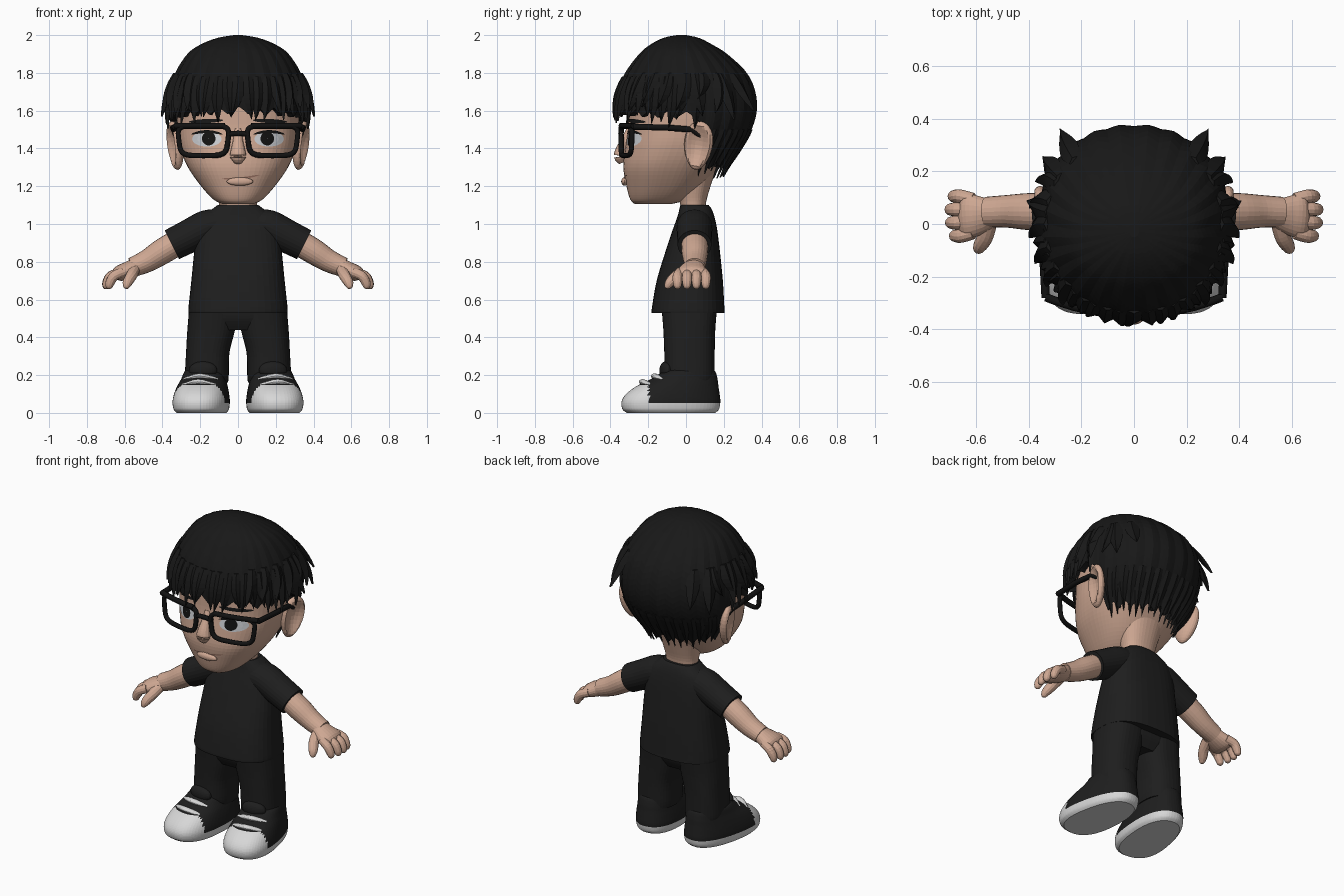
import bpy, bmesh, math, random
from mathutils import Vector, Matrix
from mathutils.bvhtree import BVHTree

random.seed(4)
if "Cube" in bpy.data.objects:
    bpy.data.objects.remove(bpy.data.objects["Cube"])


def material(name, *rgb):
    m = bpy.data.materials.new(name)
    m.use_nodes = True
    m.diffuse_color = (*rgb, 1)
    bsdf = m.node_tree.nodes["Principled BSDF"]
    bsdf.inputs["Base Color"].default_value = (*rgb, 1)
    bsdf.inputs["Roughness"].default_value = 0.8
    return m


SKIN = material("skin", 0.62, 0.39, 0.29)
LIP = material("lip line", 0.36, 0.19, 0.14)
HAIR = material("hair black", 0.009, 0.009, 0.009)
CLOTH = material("cloth black", 0.013, 0.013, 0.013)
FRAME = material("frame black", 0.006, 0.006, 0.006)
WHITE = material("shoe white", 0.68, 0.68, 0.68)
EYE = material("eye white", 0.6, 0.62, 0.65)


# ---- helpers ----
def at(rows, u):
    """Smooth interpolation of table rows at fractional index u."""
    last = len(rows) - 1
    i = min(int(u), last - 1)
    t = u - i
    p = [rows[max(0, min(last, i + k))] for k in (-1, 0, 1, 2)]
    return [b + t / 2 * (c - a + t * (2 * a - 5 * b + 4 * c - d + t * (3 * (b - c) + d - a)))
            for a, b, c, d in zip(*p)]


def smooth(rows, sub=5):
    return [at(rows, k / sub) for k in range((len(rows) - 1) * sub + 1)]


def make(name, rows, mats, caps=(True, True), recalc=True):
    """Skin a stack of closed rings."""
    bm = bmesh.new()
    grid = [[bm.verts.new(p) for p in row] for row in rows]
    n = len(grid[0])
    for a, b in zip(grid, grid[1:]):
        for j in range(n):
            k = (j + 1) % n
            bm.faces.new((a[j], b[j], b[k], a[k]))
    for use, row in zip(caps, (grid[0], grid[-1])):
        if use:
            bm.faces.new(row)
    if recalc:
        bmesh.ops.recalc_face_normals(bm, faces=bm.faces)
    me = bpy.data.meshes.new(name)
    bm.to_mesh(me)
    bm.free()
    for m in mats:
        me.materials.append(m)
    ob = bpy.data.objects.new(name, me)
    bpy.context.collection.objects.link(ob)
    return ob


def oval(row, ang, n):
    z, cx, rx, yf, yb = row
    c, s = math.cos(ang), math.sin(ang)
    x = math.copysign(abs(c) ** (2 / n), c)
    y = math.copysign(abs(s) ** (2 / n), s)
    return Vector((cx + rx * x, (yf + yb) / 2 + (yb - yf) / 2 * y, z))


def loft(name, rows, mat, n=2.3, seg=40):
    """Stack of ovals; each row is z, centre x, half width, front y, back y."""
    return make(name, [[oval(r, j * math.tau / seg, n) for j in range(seg)]
                       for r in smooth(rows)], [mat])


def limb(name, pts, mat, seg=16):
    """Tube; each point is x, y, z, sideways radius, upright radius."""
    rows = smooth(pts, 4)
    rings = []
    for i, r in enumerate(rows):
        d = Vector(rows[min(i + 1, len(rows) - 1)][:3]) - Vector(rows[max(i - 1, 0)][:3])
        q = d.to_track_quat('Z', 'Y')
        rings.append([Vector(r[:3]) + q @ Vector((max(r[3], .002) * math.cos(a), max(r[4], .002) * math.sin(a), 0))
                      for a in (j * math.tau / seg for j in range(seg))])
    return make(name, rings, [mat])


def ball(name, centre, size, mat, turn=0):
    rows = [[Vector((math.sin(a) * math.cos(b) * size[0], math.sin(a) * math.sin(b) * size[1], math.cos(a) * size[2]))
             for b in (j * math.tau / 24 for j in range(24))]
            for a in (math.pi * (i + .1) / 16.2 for i in range(17))]
    ob = make(name, rows, [mat])
    ob.data.transform(Matrix.Translation(centre) @ Matrix.Rotation(turn, 4, 'Z'))
    return ob


# ---- head ----
head = loft("head", [(1.105, 0, .08, -.27, -.08), (1.13, 0, .13, -.295, 0), (1.2, 0, .195, -.315, .09),
                     (1.3, 0, .265, -.332, .17), (1.4, 0, .305, -.322, .24), (1.5, 0, .32, -.308, .28),
                     (1.65, 0, .32, -.3, .31), (1.8, 0, .27, -.26, .26), (1.92, 0, .12, -.13, .12)], SKIN, 2.35, 64)
loft("neck", [(1.02, 0, .11, -.03, .12), (1.1, 0, .1, -.03, .105), (1.2, 0, .12, -.06, .13),
              (1.32, 0, .15, -.08, .17)], SKIN)
limb("nose", [(0, -.295, 1.5, .02, .02), (0, -.315, 1.45, .025, .025), (0, -.338, 1.39, .038, .035),
              (0, -.345, 1.355, .042, .036), (0, -.335, 1.325, .02, .02)], SKIN)
ball("lower_lip", (.01, -.325, 1.225), (.07, .018, .022), SKIN)
tree = BVHTree.FromPolygons([v.co for v in head.data.vertices], [p.vertices for p in head.data.polygons])


def decal(name, cx, cz, rx, rz, lift, mat, tilt=0, bend=0):
    """Thin plate laid on the face."""
    rows = []
    for f in (1, .66, .33, .02):
        row = []
        for j in range(28):
            a = j * math.tau / 28
            dx, dz = f * rx * math.cos(a), f * rz * math.sin(a)
            dz += dx * tilt + bend * (1 - (dx / rx) ** 2)
            hit = tree.ray_cast(Vector((cx + dx, -1, cz + dz)), Vector((0, 1, 0)))[0]
            row.append(hit - Vector((0, lift, 0)))
        rows.append(row)
    make(name, [r[::-1] for r in rows[::-1]], [mat], (False, False), False).data.flip_normals()
    return


decal("mouth", .015, 1.25, .1, .006, .004, LIP, .1, -.008)
for s, side in ((1, "left"), (-1, "right")):
    decal(side + "_eye", .165 * s, 1.45, .078, .04, .003, EYE)
    decal(side + "_iris", .155 * s, 1.452, .036, .036, .006, FRAME)
    decal(side + "_eyelid", .165 * s, 1.475, .082, .008, .008, FRAME, 0, .014)
    decal(side + "_eyebrow", .17 * s, 1.545, .09, .011, .004, HAIR, -.05 * s)
    # ear with a hollow outer side
    ear = ball(side + "_ear", (0, 0, 0), (.04, .078, .13), SKIN)
    for v in ear.data.vertices:
        r = math.hypot(v.co.y / .078, v.co.z / .13)
        if v.co.x * s > 0 and r < .85:
            v.co.x -= s * .05 * (1 - (r / .85) ** 2)
        v.co.y *= 1 + v.co.z * 1.2
    ear.data.transform(Matrix.Translation((.335 * s, .065, 1.415)) @ Matrix.Rotation(.3 * -s, 4, 'Z')
                       @ Matrix.Rotation(.1 * s, 4, 'Y') @ Matrix.Rotation(-.15, 4, 'X'))

# ---- hair: cap with a jagged hem, plus pointed locks ----
CAP = [(2.0, 0, .02, -.05, 0), (1.985, 0, .11, -.12, .07), (1.95, 0, .2, -.19, .14), (1.9, 0, .27, -.25, .22),
       (1.8, 0, .335, -.325, .325), (1.7, 0, .362, -.362, .37), (1.6, 0, .37, -.372, .378), (1.5, 0, .36, -.365, .35),
       (1.4, 0, .325, -.35, .29), (1.3, 0, .27, -.33, .23), (1.2, 0, .24, -.3, .19)]


def level(z):
    return 4 + (1.8 - z) * 10


def hem(deg):
    """Hem height by angle away from the front."""
    t = min(1, max(0, (abs(deg) - 97) / 16))
    return 1.585 - .03 * min(1, abs(deg) / 90) - .265 * t * t * (3 - 2 * t)


def hair_pt(deg, u, off=0):
    ang = math.radians(deg - 90)
    p = oval(at(CAP, u), ang, 2.15)
    return p + Vector((math.cos(ang), math.sin(ang), 0)) * off


SEG, STEPS = 144, 26
rows = []
for i in range(STEPS + 1):
    row = []
    for j in range(SEG):
        deg = j * 360 / SEG - 180
        tooth = abs(j % 6 - 3) / 3
        u = level(hem(deg) + .04 * tooth) * i / STEPS
        row.append(hair_pt(deg, u, -.008 * tooth * min(1, u / 4)))
    rows.append(row)
cap = make("hair_cap", rows, [HAIR], (True, False), False)
mod = cap.modifiers.new("thickness", 'SOLIDIFY')
mod.thickness, mod.offset = .04, -1


def lock(name, deg, z0, z1, width, lift, drift=0, flare=0):
    rows = []
    for i in range(9):
        t = i / 8
        u = level(z0 + (z1 - z0) * t)
        w = width * (1 - t ** 2) * (.55 + .45 * min(1, 3 * t)) + .1
        d = deg + drift * t * t
        out = flare * t * t
        body = lift * math.sin(math.pi * min(1, .1 + t * .8))
        rows.append([hair_pt(d - w, u, out - .004), hair_pt(d, u, out + body),
                     hair_pt(d + w, u, out - .004), hair_pt(d, u, out - .02 * (1 - t) - .004)])
    make(name, rows, [HAIR])


for i in range(25):
    deg = -96 + i * 8
    lock("fringe_lock", deg, 1.78, 1.545 + random.uniform(-.03, .035) - .015 * (abs(deg) > 60), 6, .014,
         random.uniform(-5, 5), .012)
for s in (1, -1):
    for i in range(6):
        lock("side_lock", s * (48 + i * 14), 1.8, 1.62 + random.uniform(-.05, .04), 7, .022, -7 * s, .025)
    for deg, z, flare in ((97, 1.57, .04), (122, 1.55, .05), (138, 1.6, .07)):
        lock("flared_lock", s * deg, 1.8, z, 8, .02, 4 * s, flare)
for i in range(16):
    lock("nape_lock", 116 + i * 8.5, 1.5, 1.265 + random.uniform(-.02, .02), 6, .012, 0, -.01)


# ---- glasses ----
def wire(name, pts, radius, closed=False):
    cu = bpy.data.curves.new(name, 'CURVE')
    cu.dimensions, cu.bevel_depth, cu.bevel_resolution = '3D', radius, 2
    cu.use_fill_caps = True
    sp = cu.splines.new('POLY')
    sp.points.add(len(pts) - 1)
    for p, co in zip(sp.points, pts):
        p.co = (*co, 1)
    sp.use_cyclic_u = closed
    cu.materials.append(FRAME)
    bpy.context.collection.objects.link(bpy.data.objects.new(name, cu))


def front_pt(x, z):
    return (x, -.345 + .6 * x * x, z)


for s, side in ((1, "left"), (-1, "right")):
    rim = []
    for j in range(36):
        p = oval((0, 0, 1, -1, 1), j * math.tau / 36, 4.5)
        rim.append(front_pt(s * (.183 + p.x * (.13 + .01 * p.y)), 1.442 + .08 * p.y))
    wire(side + "_rim", rim, .014, True)
    wire(side + "_brow_bar", [front_pt(s * x, 1.52) for x in (.07, .15, .23, .3, .335)], .016)
    wire(side + "_temple", [(s * .335, -.28, 1.515), (s * .345, -.1, 1.51), (s * .34, .03, 1.5), (s * .325, .09, 1.46)], .016)
wire("bridge", [front_pt(x, 1.48 - 2 * x * x) for x in (-.06, -.03, 0, .03, .06)], .014)

# ---- shirt and hips ----
loft("shirt", [(.53, 0, .262, -.182, .205), (.56, 0, .262, -.18, .203), (.7, 0, .247, -.155, .195),
               (.85, 0, .232, -.11, .18), (.97, 0, .215, -.07, .165), (1.04, 0, .185, -.045, .15),
               (1.08, 0, .135, -.035, .135), (1.1, 0, .108, -.03, .12)], CLOTH, 2.6)
loft("hips", [(.44, 0, .2, -.09, .12), (.5, 0, .25, -.12, .15), (.58, 0, .25, -.13, .16)], CLOTH, 2.6)

for s, side in ((1, "left"), (-1, "right")):
    # sleeve, arm and hand
    limb(side + "_sleeve", [(.08 * s, .045, 1.0, .09, .075), (.16 * s, .045, .985, .095, .09),
                            (.26 * s, .045, .935, .092, .088), (.35 * s, .045, .89, .09, .085)], CLOTH, 28)
    limb(side + "_arm", [(.3 * s, .045, .915, .07, .068), (.4 * s, .047, .855, .07, .068),
                         (.48 * s, .048, .805, .062, .06), (.56 * s, .045, .77, .058, .052)], SKIN, 24)
    limb(side + "_palm", [(.53 * s, .045, .78, .05, .045), (.58 * s, .035, .757, .072, .045),
                          (.635 * s, .03, .735, .085, .04), (.66 * s, .03, .72, .055, .015)], SKIN, 24)
    for k, y in enumerate((.105, .055, .005, -.045)):
        x = (.0, .012, .01, -.005)[k]
        limb(side + "_finger", [(.61 * s, .03 + (y - .03) * .85, .745, .024, .026), ((.66 + x) * s, y, .725, .026, .026),
                                ((.682 + x) * s, y, .69, .024, .024), ((.688 + x) * s, y, .665, .017, .017),
                                ((.689 + x) * s, y, .655, .004, .004)], SKIN, 12)
    limb(side + "_thumb", [(.55 * s, .0, .755, .03, .03), (.565 * s, -.05, .725, .03, .03),
                           (.585 * s, -.085, .69, .026, .026), (.592 * s, -.1, .665, .015, .015),
                           (.593 * s, -.103, .658, .004, .004)], SKIN, 12)

    # trouser leg
    loft(side + "_trouser_leg", [(.16, .165 * s, .112, -.1, .148), (.2, .165 * s, .116, -.112, .152),
                                 (.32, .16 * s, .115, -.115, .152), (.44, .142 * s, .126, -.12, .155),
                                 (.56, .13 * s, .128, -.13, .165)], CLOTH, 2.5)

    # shoe: white sole and toe cap, black upper
    place = Matrix.Translation((.178 * s, 0, 0)) @ Matrix.Rotation(.14 * s, 4, 'Z')
    shoe = loft(side + "_shoe", [(0, 0, .135, -.315, .155), (.02, 0, .15, -.338, .175), (.06, 0, .155, -.342, .182),
                                 (.1, 0, .15, -.318, .178), (.14, 0, .14, -.265, .172), (.18, 0, .127, -.185, .167),
                                 (.22, 0, .115, -.12, .155), (.235, 0, .09, -.08, .13)], CLOTH, 2.4, 64)
    shoe.data.materials.append(WHITE)
    for p in shoe.data.polygons:
        c = p.center
        p.material_index = int(c.z < .05 or (c.y < -.215 and c.z < .15))
    for v in shoe.data.vertices:
        v.co.x *= 1 - .4 * (v.co.y + .25)
    shoe.data.transform(place)
    for y, z in ((-.232, .165), (-.168, .195)):
        lace = limb(side + "_lace", [(-.085, y + .035, z - .022, .016, .012), (0, y, z, .02, .014),
                                     (.085, y + .035, z - .022, .016, .012)], WHITE, 12)
        lace.data.transform(place)
    ball(side + "_tongue", (.185 * s, -.105, .225), (.075, .035, .048), CLOTH, .14 * s)

# ---- smooth shading with crisp creases ----
meshes = [o for o in bpy.context.collection.objects if o.type == 'MESH']
for o in bpy.context.view_layer.objects:
    o.select_set(o in meshes)
bpy.context.view_layer.objects.active = head
bpy.ops.object.shade_smooth_by_angle(angle=math.radians(50))
